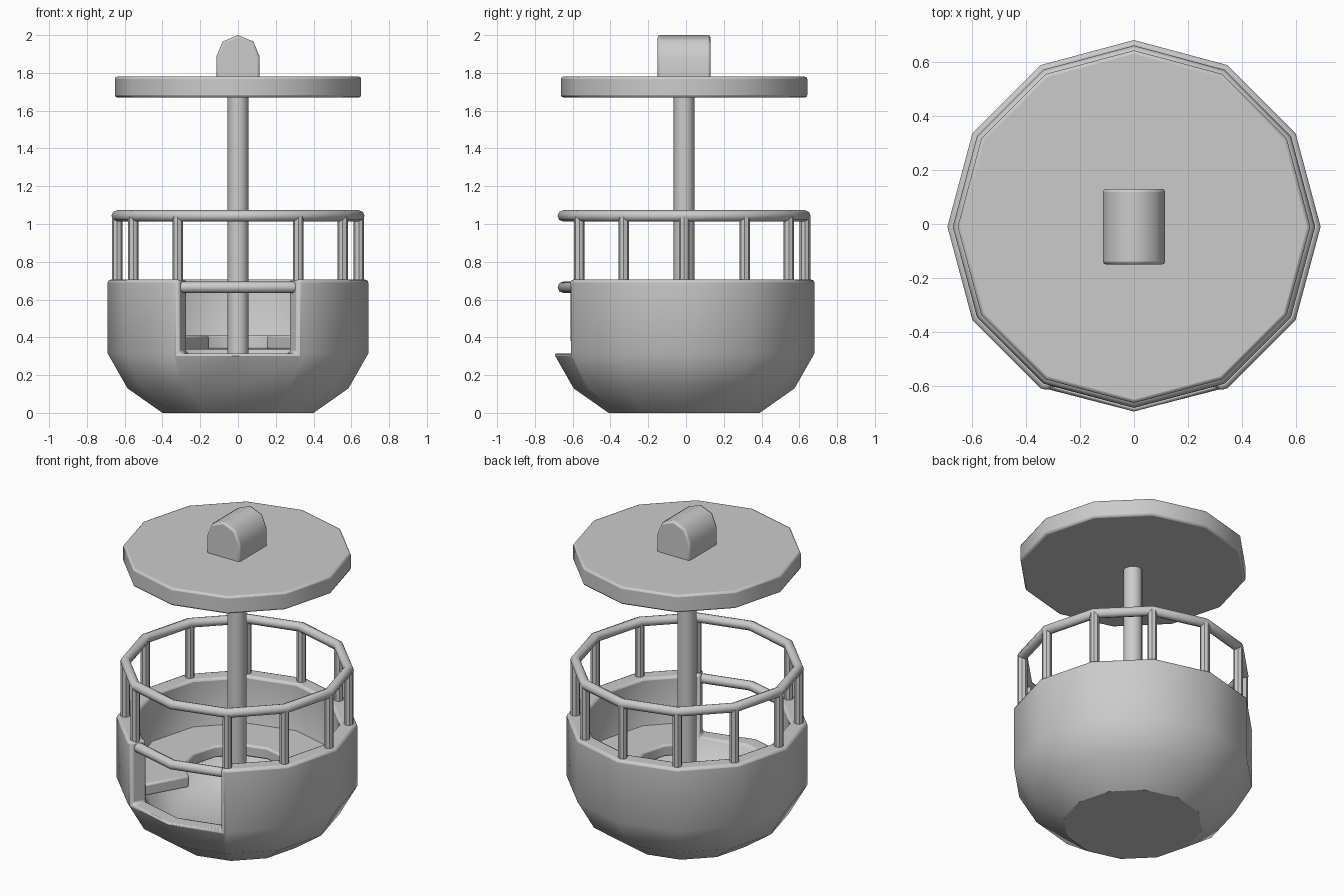
import bpy, bmesh, math
from math import sin, cos, pi, radians

if "Cube" in bpy.data.objects:
    bpy.data.objects.remove(bpy.data.objects["Cube"])

CY = -0.01  # shared centre line of all parts


def finish(ob, bevel=0.0, angle=32):
    """Optional rounded edges, then smooth shading with kept creases."""
    bpy.ops.object.select_all(action='DESELECT')
    bpy.context.view_layer.objects.active = ob
    ob.select_set(True)
    bpy.ops.object.shade_smooth_by_angle(angle=radians(angle))
    if bevel:
        m = ob.modifiers.new("bevel", 'BEVEL')
        m.width, m.segments = bevel, 2
        m.limit_method, m.angle_limit = 'ANGLE', radians(50)
    return ob


def mesh_object(name, bm):
    bmesh.ops.recalc_face_normals(bm, faces=bm.faces)
    me = bpy.data.meshes.new(name)
    bm.to_mesh(me)
    bm.free()
    ob = bpy.data.objects.new(name, me)
    bpy.context.collection.objects.link(ob)
    return ob


def cylinder(name, r, z0, z1, x=0, y=0, sides=12, bevel=0.0):
    bpy.ops.mesh.primitive_cylinder_add(vertices=sides, radius=r, depth=z1 - z0,
                                        location=(x, y + CY, (z0 + z1) / 2))
    ob = bpy.context.object
    ob.name = name
    return finish(ob, bevel)


def ring(bm, plan, profile):
    """Columns of vertices: one copy of the profile per plan point."""
    return [[bm.verts.new((r * px, r * py + CY, z)) for r, z in profile] for px, py in plan]


# Tub: twelve-sided bowl with thick wall and a doorway in the front
corners = [(cos(radians(a)), sin(radians(a))) for a in range(-60, 241, 30)]
plan = [(0, -1), (0.455, -0.878)] + corners + [(-0.455, -0.878)]
profile = [(0.40, 0), (0.585, 0.13), (0.69, 0.315), (0.69, 0.705),
           (0.59, 0.705), (0.59, 0.315), (0.50, 0.17), (0.36, 0.09)]
bm = bmesh.new()
cols = ring(bm, plan, profile)
n = len(cols)
for i in range(n):
    a, b = cols[i], cols[(i + 1) % n]
    door = i in (0, n - 1)
    path = [0, 1, 2, 5, 6, 7] if door else range(8)
    path = list(path)
    for p, q in zip(path, path[1:]):
        bm.faces.new((a[p], b[p], b[q], a[q]))
for c in (cols[1], cols[-1]):
    bm.faces.new(c[2:6])                      # door jambs
bm.faces.new([c[0] for c in cols])            # underside
bm.faces.new([c[7] for c in cols])            # floor
bm.verts.ensure_lookup_table()
bmesh.ops.delete(bm, geom=[v for v in bm.verts if not v.link_faces], context='VERTS')
finish(mesh_object("tub", bm), 0.015)

# Seat: C-shaped bench open towards the door
bm = bmesh.new()
cols = ring(bm, corners, [(0.30, 0.335), (0.60, 0.335), (0.60, 0.41), (0.30, 0.41)])
for a, b in zip(cols, cols[1:]):
    for p in range(4):
        q = (p + 1) % 4
        bm.faces.new((a[p], b[p], b[q], a[q]))
bm.faces.new(cols[0])
bm.faces.new(cols[-1])
finish(mesh_object("seat", bm), 0.012)

# Centre pole and roof
cylinder("centre_pole", 0.055, 0.08, 1.70)
roof = cylinder("roof", 0.652, 1.67, 1.78, bevel=0.012)

# Handrail and its posts
bpy.ops.mesh.primitive_torus_add(major_segments=12, minor_segments=8, major_radius=0.64,
                                 minor_radius=0.03, location=(0, CY, 1.043))
bpy.context.object.name = "handrail"
finish(bpy.context.object, angle=50)
for i, (px, py) in enumerate(corners):
    post = cylinder(f"rail_post_{i + 1}", 0.028, 0.69, 1.043, 0.64 * px, 0.64 * py, sides=8)
    finish(post, angle=50)

# Door bar across the opening
cu = bpy.data.curves.new("door_bar", 'CURVE')
cu.dimensions = '3D'
cu.bevel_depth, cu.bevel_resolution, cu.use_fill_caps = 0.03, 2, True
sp = cu.splines.new('POLY')
sp.points.add(2)
for p, (x, y) in zip(sp.points, [(-0.32, -0.554), (0, -0.64), (0.32, -0.554)]):
    p.co = (x, y + CY, 0.665, 1)
bar = bpy.data.objects.new("door_bar", cu)
bpy.context.collection.objects.link(bar)
bpy.ops.object.select_all(action='DESELECT')
bpy.context.view_layer.objects.active = bar
bar.select_set(True)
bpy.ops.object.convert(target='MESH')
finish(bpy.context.object, angle=50)

# Hanger: arched block on the roof
arch = [(-0.115, 1.77)] + [(-0.115 * cos(k * pi / 4), 1.885 + 0.115 * sin(k * pi / 4))
                           for k in range(5)] + [(0.115, 1.77)]
bm = bmesh.new()
face = bm.faces.new([bm.verts.new((x, CY - 0.14, z)) for x, z in arch])
out = bmesh.ops.extrude_face_region(bm, geom=[face])
for v in [g for g in out['geom'] if isinstance(g, bmesh.types.BMVert)]:
    v.co.y += 0.28
finish(mesh_object("hanger", bm), 0.012, angle=50)
